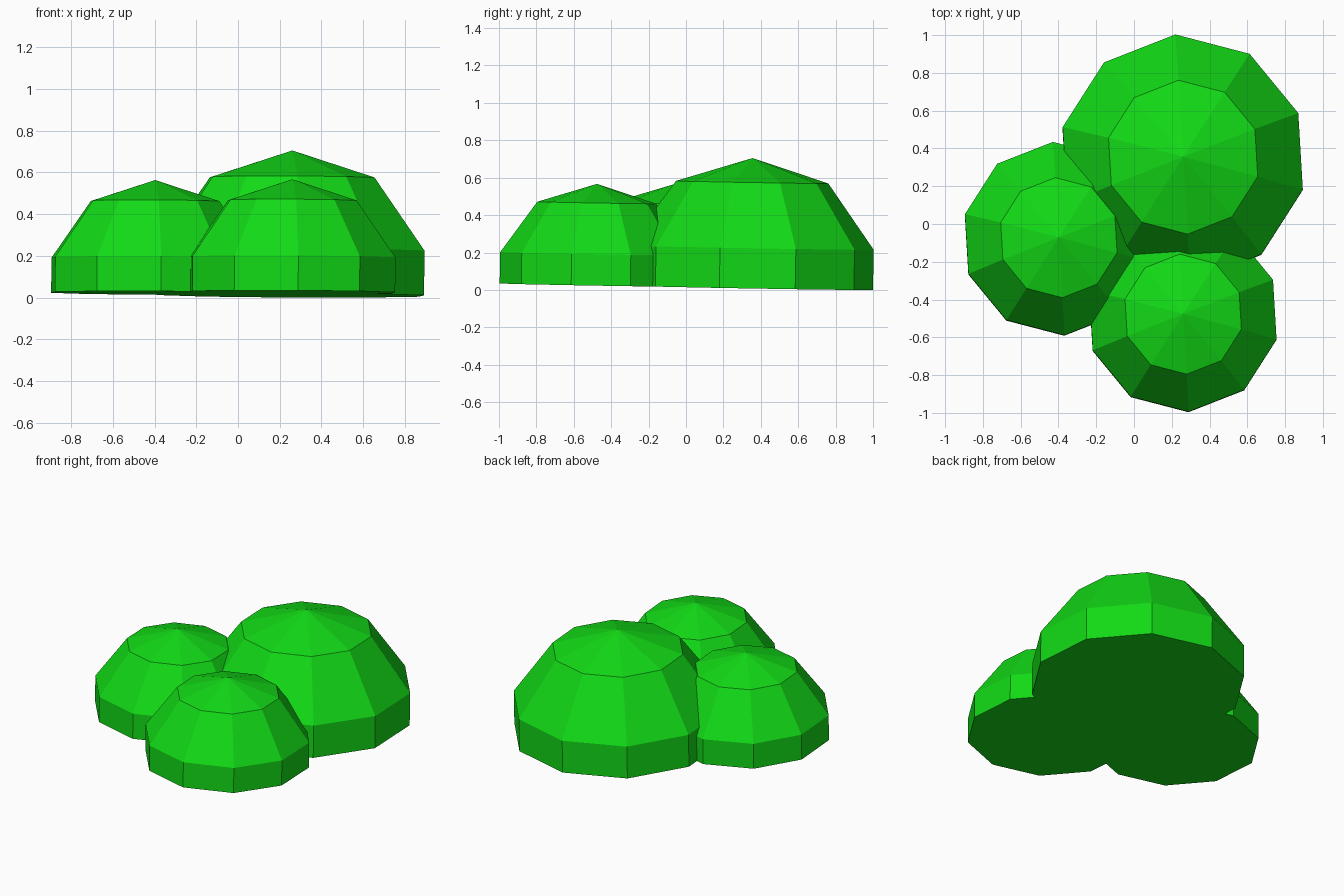
import bpy, bmesh, math
from mathutils import Matrix

if "Cube" in bpy.data.objects:
    bpy.data.objects.remove(bpy.data.objects["Cube"])

SIDES = 10
START = math.radians(21.4)
# (radius, height) of the rings of the large dome, then its apex height
RINGS = [(0.657, 0.0), (0.657, 0.215), (0.408, 0.565)]
APEX = 0.694

green = bpy.data.materials.new("leaf_green")
green.diffuse_color = (0.006, 0.7, 0.008, 1)
green.use_nodes = True
green.node_tree.nodes["Principled BSDF"].inputs["Base Color"].default_value = green.diffuse_color

# The whole bush leans very slightly towards the back
tilt = (Matrix.Translation((0, 0, 0.0185))
        @ Matrix.Rotation(math.radians(0.3), 4, 'Y')
        @ Matrix.Rotation(math.radians(-1.0), 4, 'X'))


def dome(name, x, y, s):
    bm = bmesh.new()
    rings = []
    for r, h in RINGS:
        rings.append([bm.verts.new((x + s * r * math.cos(START + math.tau * i / SIDES),
                                    y + s * r * math.sin(START + math.tau * i / SIDES),
                                    s * h)) for i in range(SIDES)])
    top = bm.verts.new((x, y, s * APEX))
    bm.faces.new(rings[0][::-1])
    for i in range(SIDES):
        j = (i + 1) % SIDES
        for a, b in zip(rings, rings[1:]):
            bm.faces.new((a[i], a[j], b[j], b[i]))
        bm.faces.new((rings[-1][i], rings[-1][j], top))
    bm.transform(tilt)
    mesh = bpy.data.meshes.new(name)
    bm.to_mesh(mesh)
    bm.free()
    mesh.materials.append(green)
    bpy.context.collection.objects.link(bpy.data.objects.new(name, mesh))


# Three overlapping leaf clumps
dome("large_back_clump", 0.257, 0.344, 1.0)
dome("left_clump", -0.40, -0.08, 0.78)
dome("front_clump", 0.258, -0.485, 0.78)
